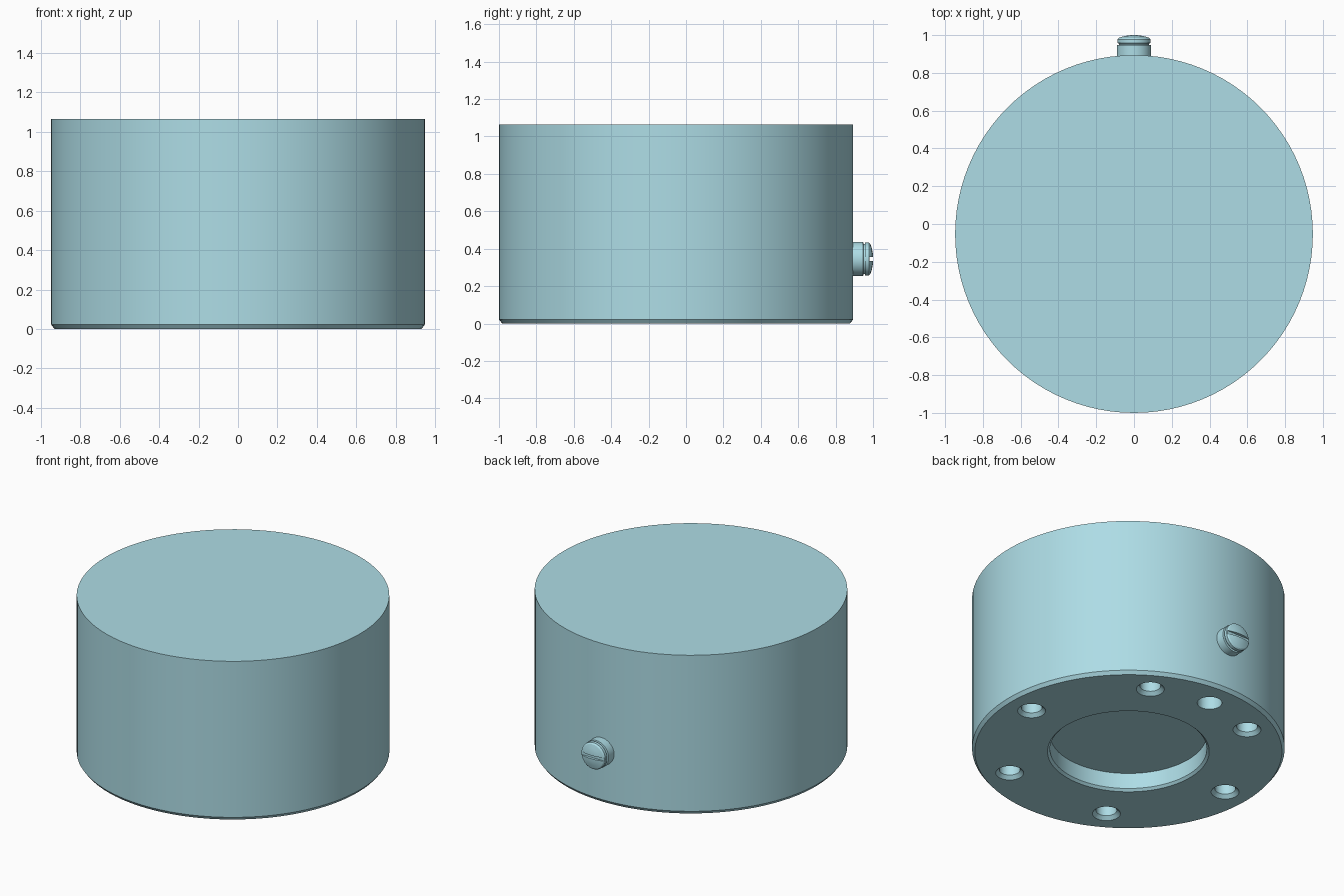
import bpy, math
from mathutils import Matrix

if "Cube" in bpy.data.objects:
    bpy.data.objects.remove(bpy.data.objects["Cube"])

CY = -0.053   # body axis position in y
R = 0.947     # body radius


def lathe(name, profile, matrix, segs):
    """Revolve an (r, z) profile around z; r = 0 makes a pole."""
    verts, faces, rings = [], [], []
    for r, z in profile:
        n = 1 if r == 0 else segs
        rings.append([len(verts) + i for i in range(n)])
        verts += [(r * math.cos(2 * math.pi * i / segs),
                   r * math.sin(2 * math.pi * i / segs), z) for i in range(n)]
    for a, b in zip(rings, rings[1:]):
        for i in range(segs):
            j = (i + 1) % segs
            if len(a) == 1:
                faces.append((a[0], b[j], b[i]))
            elif len(b) == 1:
                faces.append((a[i], a[j], b[0]))
            else:
                faces.append((a[i], a[j], b[j], b[i]))
    me = bpy.data.meshes.new(name)
    me.from_pydata(verts, [], faces)
    me.transform(matrix)
    ob = bpy.data.objects.new(name, me)
    bpy.context.collection.objects.link(ob)
    return ob


def activate(ob):
    bpy.ops.object.select_all(action='DESELECT')
    ob.select_set(True)
    bpy.context.view_layer.objects.active = ob


def cut(ob, cutter):
    activate(ob)
    mod = ob.modifiers.new("cut", 'BOOLEAN')
    mod.operation = 'DIFFERENCE'
    mod.solver = 'EXACT'
    mod.object = cutter
    bpy.ops.object.modifier_apply(modifier=mod.name)
    bpy.data.objects.remove(cutter)


def finish(ob):
    activate(ob)
    bpy.ops.object.shade_smooth_by_angle(angle=math.radians(25))
    mat = bpy.data.materials.get("pale_blue")
    if mat is None:
        mat = bpy.data.materials.new("pale_blue")
        mat.diffuse_color = (0.42, 0.72, 0.79, 1)
        mat.use_nodes = True
        mat.node_tree.nodes["Principled BSDF"].inputs["Base Color"].default_value = mat.diffuse_color
    ob.data.materials.clear()
    ob.data.materials.append(mat)


def polar(radius, deg):
    a = math.radians(deg)
    return Matrix.Translation((radius * math.cos(a), CY + radius * math.sin(a), 0))


# Drum body with chamfered rim and central recess underneath
body = lathe("body", [(0, 0.12), (0.475, 0.12), (0.475, 0.015), (0.49, 0),
                      (R - 0.017, 0), (R, 0.022), (R, 1.065), (0, 1.065)],
             Matrix.Translation((0, CY, 0)), 96)

# Six chamfered mounting holes
for k in range(6):
    cut(body, lathe("hole_cutter", [(0, -0.02), (0.085, -0.02), (0.085, 0),
                                    (0.063, 0.022), (0.063, 0.3), (0, 0.3)],
                    polar(0.765, 60 * k), 32))

# Plain pin hole in line with the side screw
cut(body, lathe("pin_cutter", [(0, -0.02), (0.075, -0.02), (0.075, 0.3), (0, 0.3)],
                polar(0.765, 90), 32))
finish(body)

# Side screw: collar, groove and domed head pointing to +y
to_back = Matrix.Translation((0, 0, 0.345)) @ Matrix.Rotation(-math.pi / 2, 4, 'X')
screw = lathe("side_screw", [(0, 0.86), (0.091, 0.86), (0.091, 0.947), (0.08, 0.949),
                             (0.08, 0.956), (0.088, 0.958), (0.088, 0.978),
                             (0.08, 0.986), (0.055, 0.994), (0.028, 0.999), (0, 1.0)],
              to_back, 48)

# Screwdriver slot
bpy.ops.mesh.primitive_cube_add(size=1, location=(0, 1.0, 0.345))
slot = bpy.context.object
slot.scale = (0.3, 0.036, 0.022)
bpy.context.view_layer.update()
cut(screw, slot)
finish(screw)
